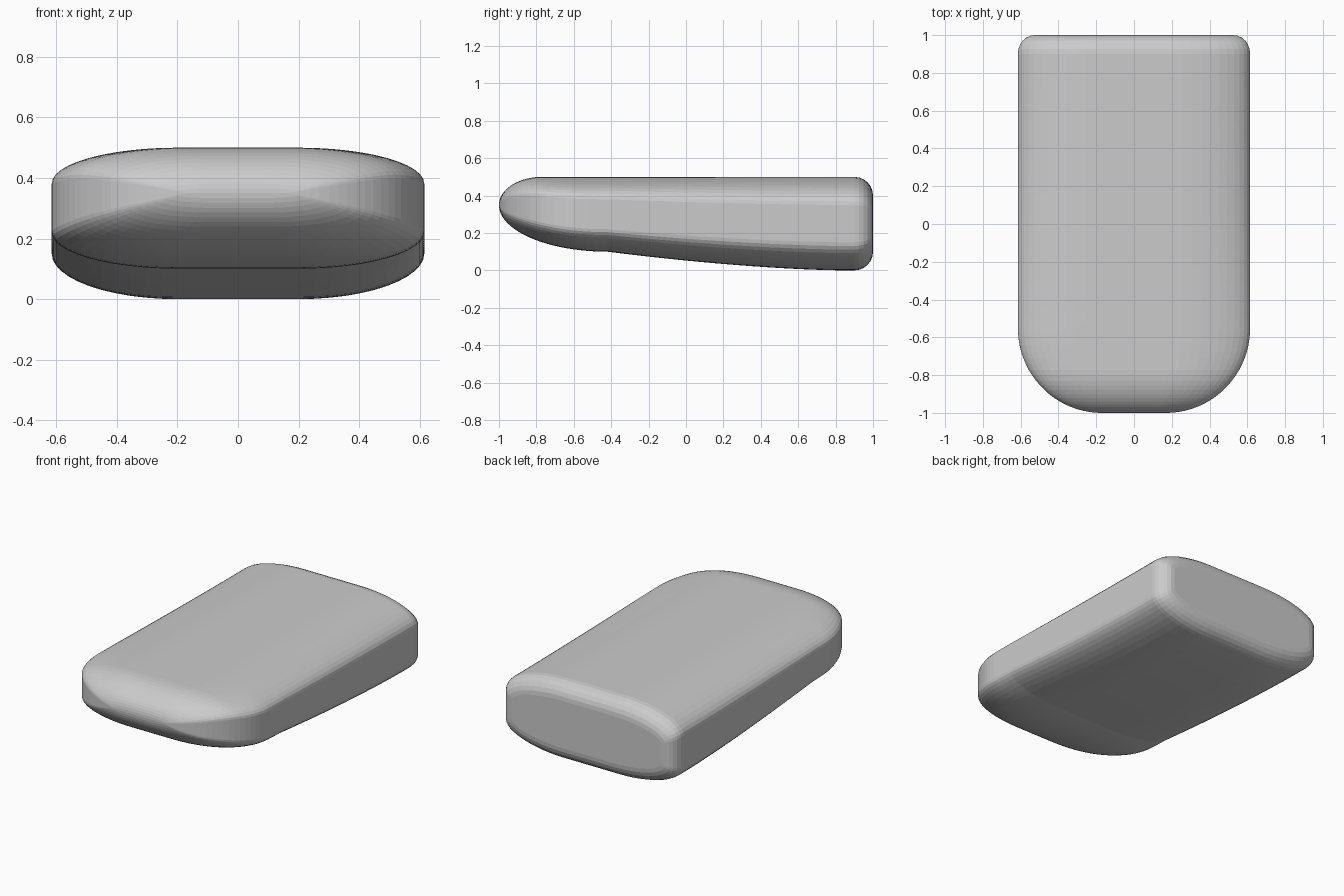
import bpy, bmesh, math

if "Cube" in bpy.data.objects:
    bpy.data.objects.remove(bpy.data.objects["Cube"])

SEG = 12      # facets per rounded section corner
NOSE = 24     # slices along the nose
HALF_W = 0.615


def arc(y, end, length):
    """Quarter-ellipse factor: 0 at the tip, 1 from 'end' onwards."""
    u = min(max((end - y) / length, 0), 1)
    return math.sqrt(max(0, 1 - u * u))


def limits(y):
    """Half width, top and bottom height of the body at depth y."""
    w = 0.17 + (HALF_W - 0.17) * arc(y, -0.55, 0.45)
    top = 0.35 + 0.15 * arc(y, -0.77, 0.23)
    if y < -0.42:
        bottom = 0.35 - 0.25 * arc(y, -0.42, 0.58)
    else:
        bottom = 0.1 * (max(0, 0.85 - y) / 1.27) ** 1.6
    return w, top, bottom


def section(y, inset=0.0):
    """Rounded-rectangle slice with wide elliptical corners."""
    w, top, bottom = limits(y)
    w, top, bottom = w - 0.9 * inset, top - inset, bottom + inset
    rx, rz = 0.675 * w, 0.3 * (top - bottom)
    corners = [(1, 1), (-1, 1), (-1, -1), (1, -1)]
    pts = []
    for q, (sx, sz) in enumerate(corners):
        cx = sx * (w - rx)
        cz = top - rz if sz > 0 else bottom + rz
        for i in range(SEG + 1):
            a = math.pi / 2 * (q + i / SEG)
            pts.append((cx + rx * math.cos(a), y, cz + rz * math.sin(a)))
    return pts


# Slices: nose, straight body, rounded back edge
slices = [section(-1 + 0.58 * (1 - math.cos(math.pi / 2 * i / NOSE))) for i in range(NOSE + 1)]
slices += [section(-0.42 + 1.32 * i / 14) for i in range(1, 15)]
for i in range(1, 7):
    a = math.pi / 2 * i / 6
    slices.append(section(0.9 + 0.1 * math.sin(a), 0.1 * (1 - math.cos(a))))

# Skin the slices
bm = bmesh.new()
rings = [[bm.verts.new(p) for p in s] for s in slices]
n = len(rings[0])
for r0, r1 in zip(rings, rings[1:]):
    for i in range(n):
        j = (i + 1) % n
        bm.faces.new((r0[i], r0[j], r1[j], r1[i]))
bm.faces.new(rings[-1])
bmesh.ops.remove_doubles(bm, verts=bm.verts, dist=0.0001)
bmesh.ops.recalc_face_normals(bm, faces=bm.faces)

mesh = bpy.data.meshes.new("rounded_body")
bm.to_mesh(mesh)
bm.free()
body = bpy.data.objects.new("rounded_body", mesh)
bpy.context.collection.objects.link(body)

# Single plain grey
grey = bpy.data.materials.new("light grey")
grey.diffuse_color = (0.6, 0.6, 0.6, 1)
grey.use_nodes = True
grey.node_tree.nodes["Principled BSDF"].inputs["Base Color"].default_value = grey.diffuse_color
mesh.materials.append(grey)
